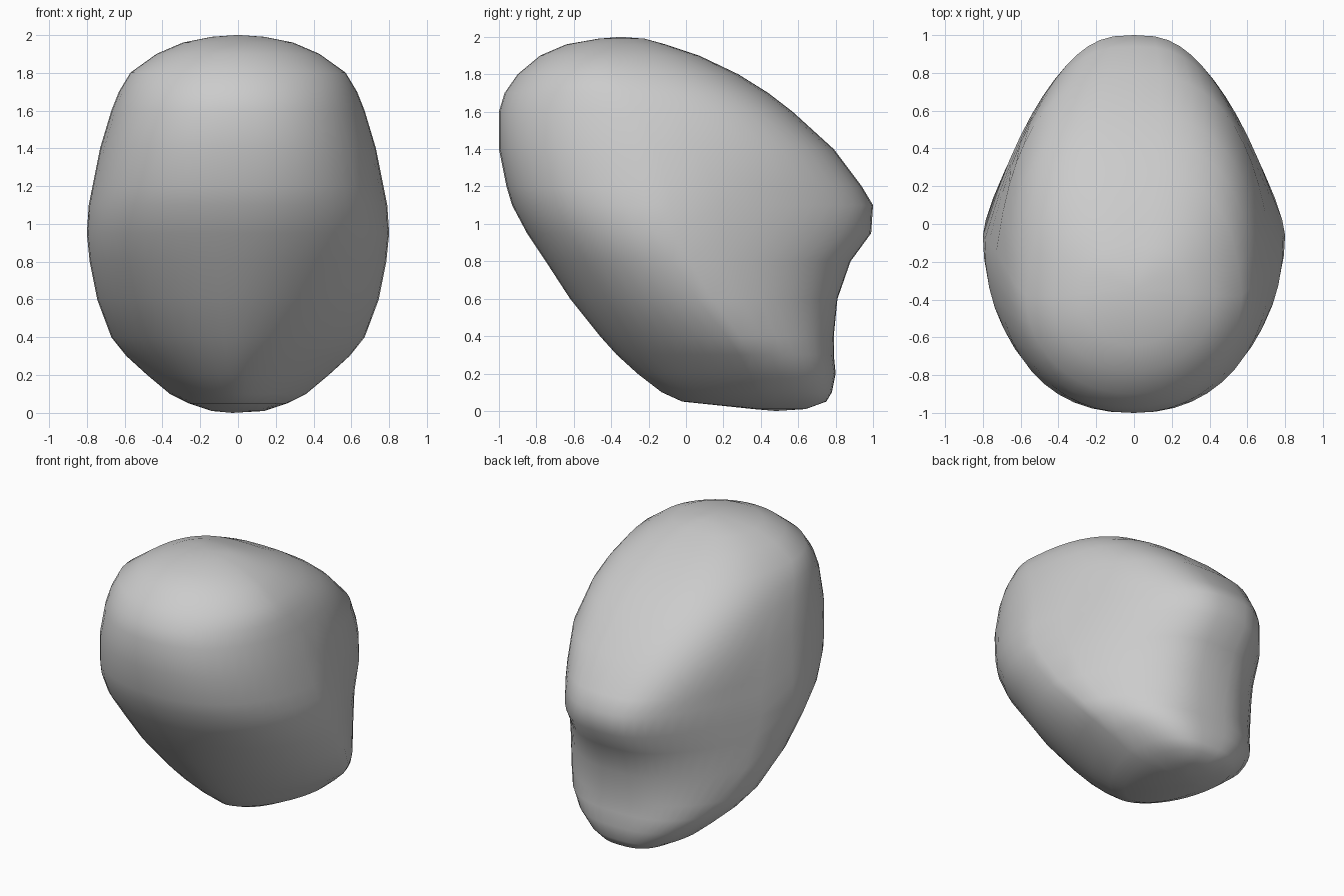
import bpy
import bmesh
from math import cos, sin, tau

SEGMENTS = 48
BACK_ROUNDNESS = 2.8

# Horizontal slices: height, front y, widest y, back y, half width,
# front roundness, taper toward the back
SLICES = [
    (.01, .36, .48, .64, .14, 1.9, .1),
    (.05, -.02, .46, .75, .26, 1.8, .12),
    (.1, -.13, .43, .78, .36, 1.7, .12),
    (.2, -.26, .4, .8, .48, 1.7, .15),
    (.3, -.37, .35, .79, .59, 1.7, .22),
    (.4, -.46, .29, .79, .67, 1.75, .34),
    (.6, -.62, .14, .81, .745, 1.85, .36),
    (.8, -.75, .02, .88, .785, 1.95, .39),
    (.95, -.85, -.06, .99, .8, 2.05, .41),
    (1.1, -.93, -.08, 1, .79, 2.15, .41),
    (1.2, -.96, -.1, .94, .77, 2.2, .34),
    (1.4, -1, -.15, .79, .73, 2.2, .19),
    (1.6, -1, -.25, .57, .67, 2.1, .1),
    (1.7, -.97, -.32, .44, .63, 2, .09),
    (1.8, -.9, -.38, .28, .57, 1.95, .1),
    (1.9, -.78, -.38, .07, .43, 1.95, .1),
    (1.96, -.64, -.37, -.11, .29, 2, .1),
    (1.99, -.47, -.35, -.22, .14, 2, .1),
]


def signed_power(value, exponent):
    return abs(value) ** exponent * (1 if value >= 0 else -1)


def add_slice(bm, height, front, middle, back, half_width, front_roundness, taper):
    """Add one ring: a rounded front, and a blunt back that narrows from the widest point."""
    ring = []
    for step in range(SEGMENTS):
        angle = tau * step / SEGMENTS
        across, along = cos(angle), sin(angle)
        if along >= 0:
            roundness, reach = BACK_ROUNDNESS, back - middle
        else:
            # The front is a little fuller on one side
            roundness, reach = front_roundness, middle - front
            if across < 0:
                roundness += .12
        depth = signed_power(along, 2 / roundness)
        narrowing = 1 - taper * max(depth, 0)
        x = half_width * narrowing * signed_power(across, 2 / roundness)
        ring.append(bm.verts.new((x, middle + reach * depth, height)))
    return ring


def close_end(bm, ring, tip):
    """Close an end ring with a fan of triangles."""
    centre = bm.verts.new(tip)
    for step, vert in enumerate(ring):
        bm.faces.new((vert, ring[(step + 1) % SEGMENTS], centre))


def make_material(name, colour):
    material = bpy.data.materials.new(name)
    material.use_nodes = True
    material.diffuse_color = colour
    shader = material.node_tree.nodes["Principled BSDF"]
    shader.inputs["Base Color"].default_value = colour
    shader.inputs["Roughness"].default_value = .8
    return material


def build_boulder():
    bm = bmesh.new()
    rings = [add_slice(bm, *values) for values in SLICES]

    # Skin between neighbouring slices
    for lower, upper in zip(rings, rings[1:]):
        for step in range(SEGMENTS):
            following = (step + 1) % SEGMENTS
            bm.faces.new((lower[step], lower[following], upper[following], upper[step]))

    # Base and crown
    close_end(bm, rings[0], (-.03, .48, 0))
    close_end(bm, rings[-1], (0, -.35, 2))

    bmesh.ops.recalc_face_normals(bm, faces=bm.faces)
    for face in bm.faces:
        face.smooth = True

    mesh = bpy.data.meshes.new("boulder")
    bm.to_mesh(mesh)
    bm.free()
    boulder = bpy.data.objects.new("boulder", mesh)
    bpy.context.collection.objects.link(boulder)
    mesh.materials.append(make_material("stone grey", (.6, .6, .6, 1)))
    return boulder


default_cube = bpy.data.objects.get("Cube")
if default_cube:
    bpy.data.objects.remove(default_cube, do_unlink=True)

build_boulder()
